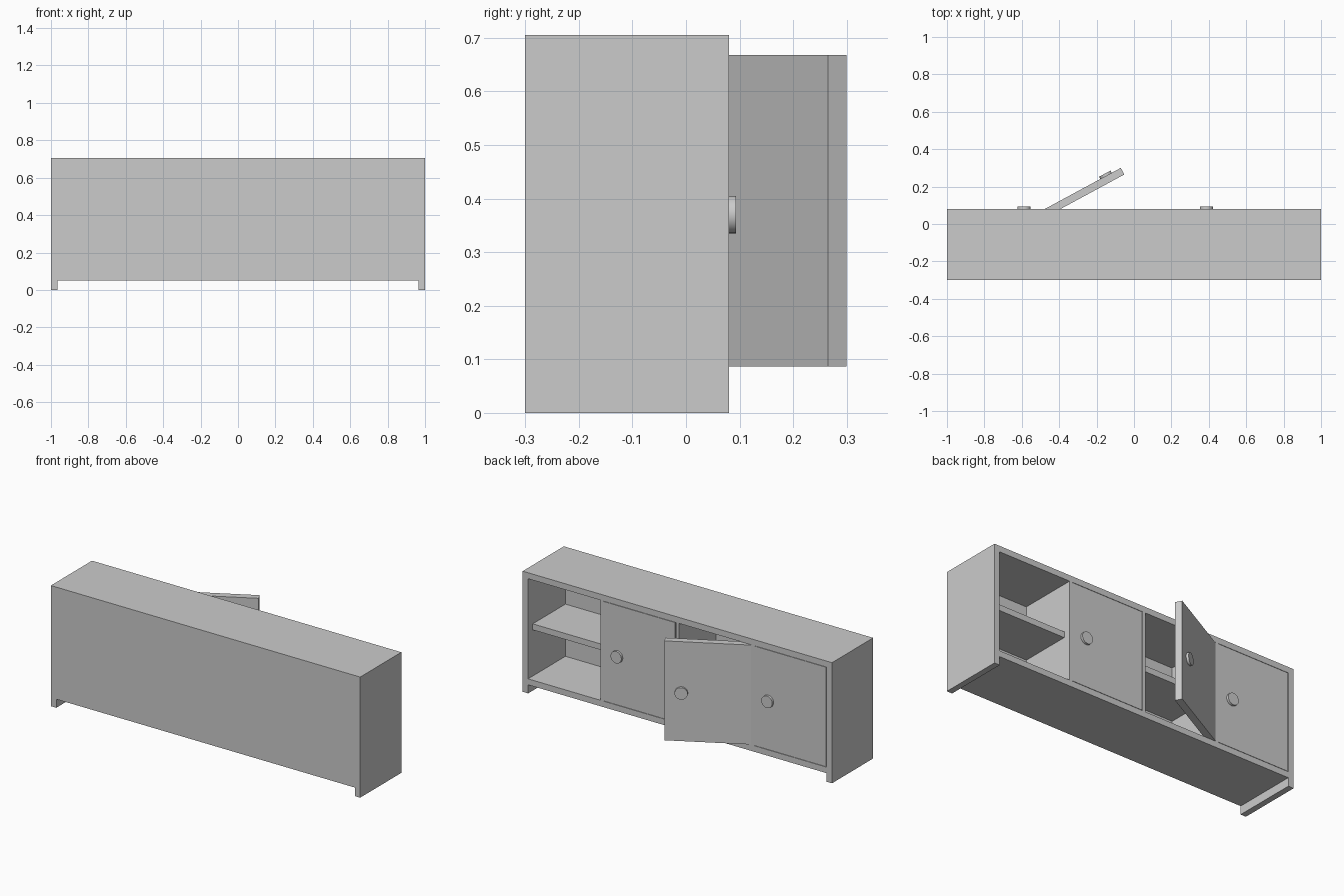
import bpy, math
from mathutils import Matrix, Vector

if "Cube" in bpy.data.objects:
    bpy.data.objects.remove(bpy.data.objects["Cube"])

BACK, FACE = -0.30, 0.08          # body depth range, doors are on the +y side
T, DIV = 0.035, 0.02              # panel and divider thickness
BAY = (1.93 - 3 * DIV) / 4        # clear width of each compartment


def box(name, x0, x1, y0, y1, z0, z1):
    bpy.ops.mesh.primitive_cube_add(size=1)
    o = bpy.context.object
    o.name = name
    o.data.transform(Matrix.Translation(((x0 + x1) / 2, (y0 + y1) / 2, (z0 + z1) / 2))
                     @ Matrix.Diagonal((x1 - x0, y1 - y0, z1 - z0, 1)))
    return o


# outer case; the side panels run to the floor as feet
box("side_panel_left", -1, -0.965, BACK, FACE, 0, 0.705)
box("side_panel_right", 0.965, 1, BACK, FACE, 0, 0.705)
box("top_panel", -0.965, 0.965, BACK, FACE, 0.67, 0.705)
box("bottom_panel", -0.965, 0.965, BACK, FACE, 0.05, 0.085)
box("closed_panel", -0.965, 0.965, BACK, BACK + T, 0.085, 0.67)

# dividers and one inset shelf per compartment
starts = [-0.965 + i * (BAY + DIV) for i in range(4)]
for i, x in enumerate(starts):
    box(f"shelf_{i + 1}", x, x + BAY, BACK + T, FACE - 0.043, 0.355, 0.39)
    if i:
        box(f"divider_{i}", x - DIV, x, BACK + T, FACE, 0.085, 0.67)


def door(i, hinge_x, width, angle):
    """Door with its knob, hinged on its -x outer edge."""
    panel = box(f"door_{i}", 0, width, -0.04, 0, 0.087, 0.668)
    bpy.ops.mesh.primitive_cylinder_add(vertices=32, radius=0.035, depth=0.023)
    knob = bpy.context.object
    knob.name = f"knob_{i}"
    knob.data.transform(Matrix.Translation((width - 0.09, 0.002, 0.37))
                        @ Matrix.Rotation(math.pi / 2, 4, 'X'))
    bpy.ops.object.shade_smooth_by_angle()
    for o in (panel, knob):
        o.location = Vector((hinge_x, FACE, 0))
        o.rotation_euler.z = math.radians(angle)


# three doors, the middle one ajar; the fourth compartment is open
for i, (x, angle) in enumerate(zip(starts[:3], (0, 28.4, 0))):
    gap = 0 if angle else 0.005
    door(i + 1, x + gap, BAY - 0.005, angle)
